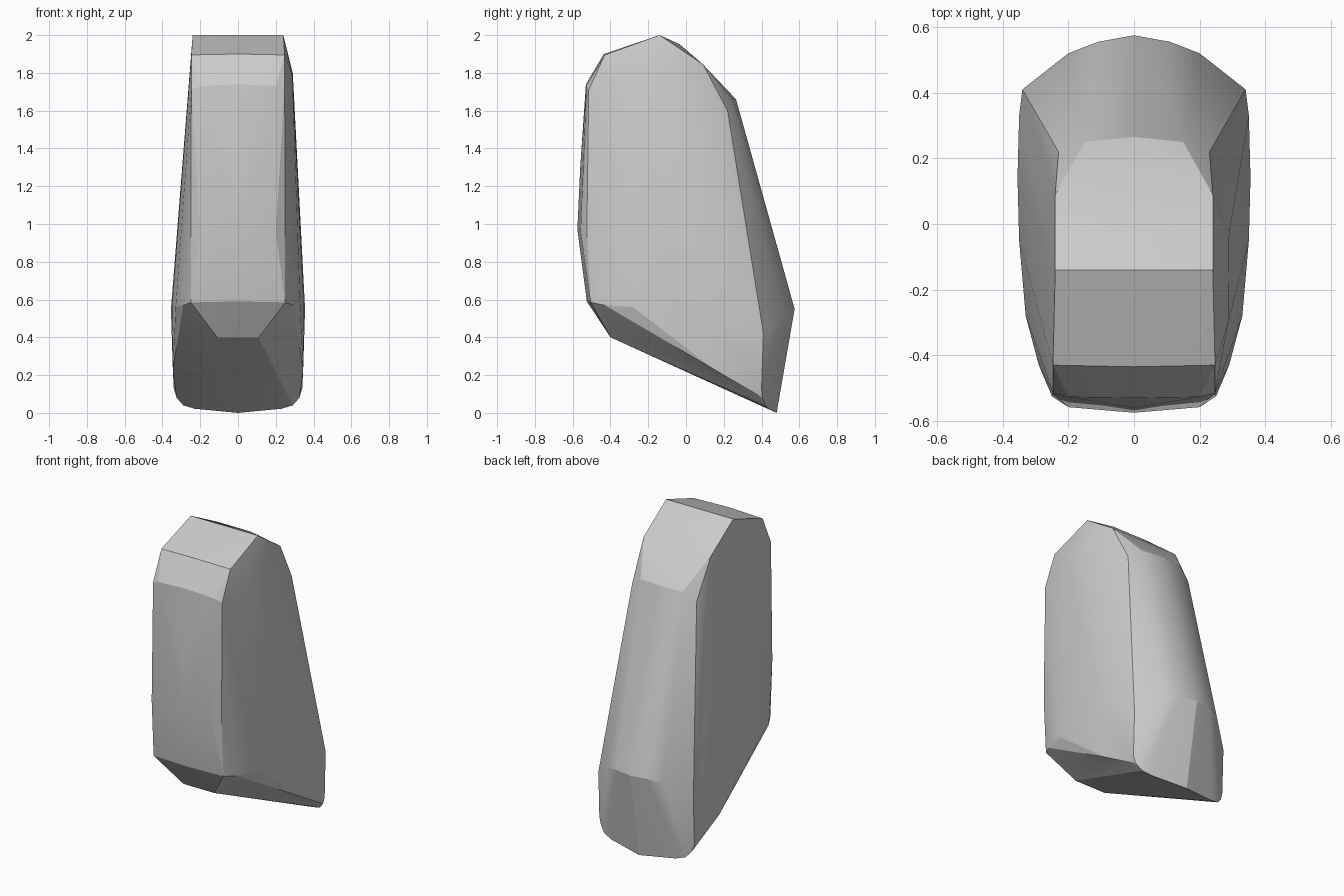
import bpy, bmesh

# half outlines (x, y, z), mirrored across x; listed as bands from top to bottom
top_cap = [(0.24, -0.14, 2.0), (0.12, -0.04, 1.955), (0, -0.02, 1.94),
           (0.247, -0.43, 1.895), (0, -0.435, 1.9), (0.24, 0.09, 1.845), (0, 0.06, 1.87)]
shoulder = [(0, -0.53, 1.74), (0.2, -0.527, 1.73), (0.247, -0.515, 1.71),
            (0, 0.265, 1.66), (0.15, 0.25, 1.655), (0.23, 0.22, 1.6)]
front_belly = [(0, -0.575, 0.97), (0.2, -0.558, 0.96), (0.25, -0.525, 0.95), (0, -0.56, 1.3)]
waist = [(0.0, -0.525, 0.59), (0.25, -0.505, 0.585), (0.29, -0.43, 0.57), (0.33, -0.28, 0.56),
         (0.35, -0.05, 0.56), (0.355, 0.14, 0.55), (0.35, 0.33, 0.52), (0.34, 0.41, 0.42),
         (0.2, 0.52, 0.53), (0.11, 0.555, 0.55), (0, 0.575, 0.55)]
foot = [(0.11, -0.4, 0.4), (0.345, 0.15, 0.23), (0.34, 0.40, 0.13), (0.325, 0.405, 0.08),
        (0.29, 0.42, 0.04), (0.23, 0.435, 0.022), (0, 0.48, 0)]

bm = bmesh.new()
for x, y, z in top_cap + shoulder + front_belly + waist + foot:
    for s in ((1, -1) if x else (1,)):
        bm.verts.new((s * x, y, z))

# extra facets on the right shoulder only
for p in ((0.287, -0.30, 1.79), (0.29, -0.03, 1.8)):
    bm.verts.new(p)

# wrap the outlines in one chiselled skin
res = bmesh.ops.convex_hull(bm, input=bm.verts[:])
loose = [v for v in bm.verts if not v.link_faces]
bmesh.ops.delete(bm, geom=loose, context='VERTS')
bmesh.ops.recalc_face_normals(bm, faces=bm.faces[:])

mesh = bpy.data.meshes.new("standing_stone")
bm.to_mesh(mesh)
bm.free()
stone = bpy.data.objects.new("standing_stone", mesh)
bpy.context.collection.objects.link(stone)
bpy.context.view_layer.objects.active = stone
stone.select_set(True)
bpy.ops.object.shade_smooth_by_angle(angle=0.3)
